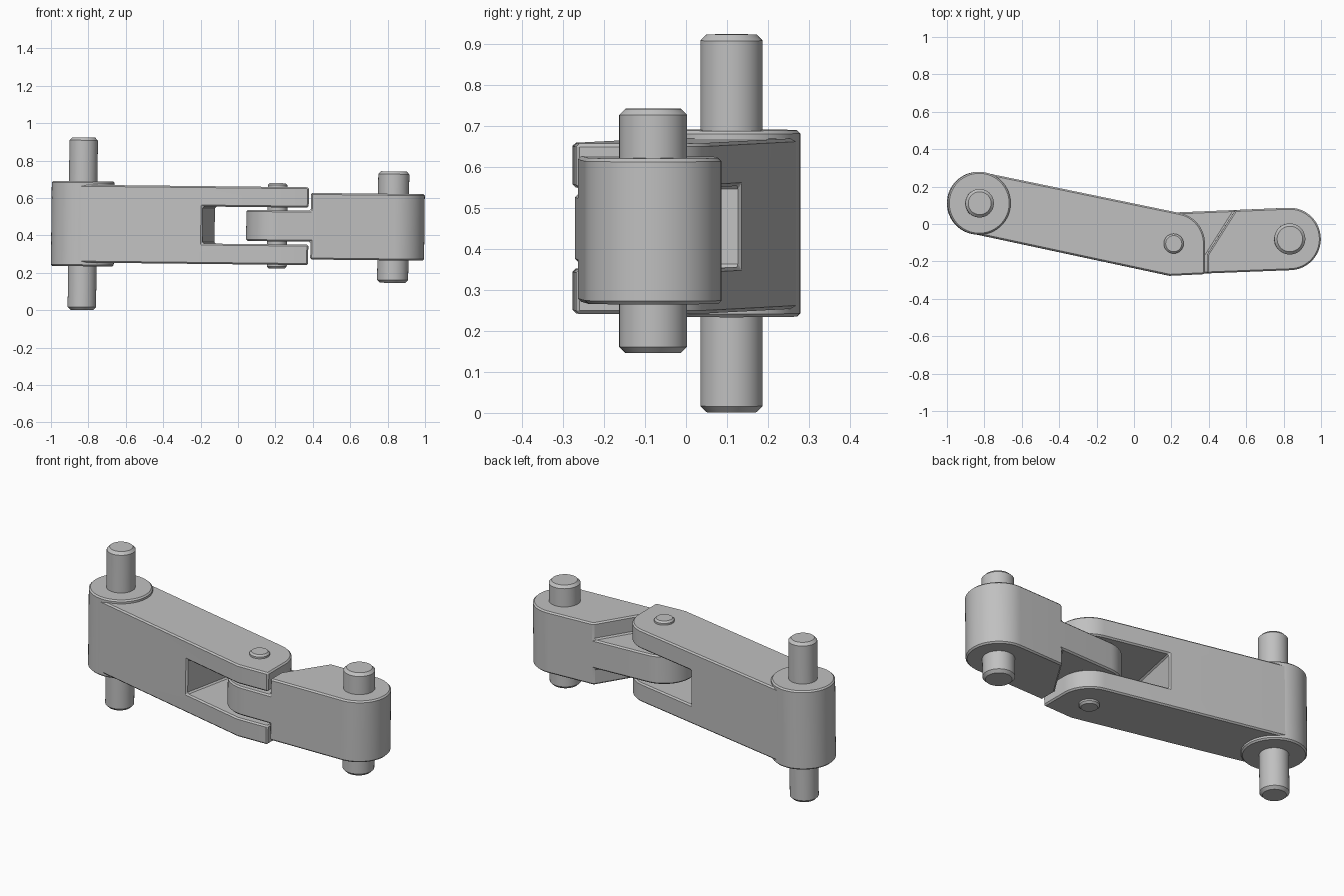
import bpy, bmesh, math
from mathutils import Matrix, Vector

cube = bpy.data.objects.get("Cube")
if cube:
    bpy.data.objects.remove(cube, do_unlink=True)

grey = bpy.data.materials.new("light grey metal")
grey.use_nodes = True
grey.diffuse_color = (0.53, 0.53, 0.53, 1)
grey.node_tree.nodes["Principled BSDF"].inputs["Base Color"].default_value = (0.53, 0.53, 0.53, 1)

# Pivot axes in plan, and the slight lean of the whole assembly
LONG_END, HINGE, SHORT_END = (-0.83, 0.111), (0.21, -0.105), (0.83, -0.08)
LEAN = Matrix.Translation((0, 0, 0.4535)) @ Matrix.Rotation(0.011, 4, 'Y')


def arc(centre, radius, start, end, steps=32):
    """Points on an arc, angles in degrees."""
    angles = [math.radians(start + (end - start) * i / steps) for i in range(steps + 1)]
    return [(centre[0] + radius * math.cos(a), centre[1] + radius * math.sin(a)) for a in angles]


def prism(name, outline, low, high, bevel=0.0, cutters=()):
    """Extrude an outline upright, cut it, then chamfer its sharp edges."""
    bm = bmesh.new()
    base = bm.faces.new([bm.verts.new((x, y, low)) for x, y in outline])
    extruded = bmesh.ops.extrude_face_region(bm, geom=[base])["geom"]
    bmesh.ops.translate(bm, vec=(0, 0, high - low),
                        verts=[v for v in extruded if isinstance(v, bmesh.types.BMVert)])
    bmesh.ops.recalc_face_normals(bm, faces=bm.faces)
    mesh = bpy.data.meshes.new(name)
    bm.to_mesh(mesh)
    bm.free()
    mesh.materials.append(grey)
    obj = bpy.data.objects.new(name, mesh)
    bpy.context.collection.objects.link(obj)
    obj.matrix_world = LEAN
    bpy.ops.object.select_all(action='DESELECT')
    bpy.context.view_layer.objects.active = obj
    obj.select_set(True)
    for cutter in cutters:
        cut = obj.modifiers.new("cut", 'BOOLEAN')
        cut.operation, cut.solver, cut.object = 'DIFFERENCE', 'EXACT', cutter
        bpy.ops.object.modifier_apply(modifier=cut.name)
        bpy.data.objects.remove(cutter, do_unlink=True)
    if bevel:
        chamfer = obj.modifiers.new("chamfer", 'BEVEL')
        chamfer.width, chamfer.segments = bevel, 1
        chamfer.limit_method, chamfer.angle_limit = 'ANGLE', math.radians(40)
        bpy.ops.object.modifier_apply(modifier=chamfer.name)
    bpy.ops.object.shade_smooth_by_angle(angle=math.radians(25))
    return obj


def cylinder(name, centre, radius, half_height, bevel):
    return prism(name, arc(centre, radius, 0, 360, 64)[:-1], -half_height, half_height, bevel)


# Long link: rounded tail, straight flanks and a fork with a squared toe
along = (Vector(HINGE) - Vector(LONG_END)).normalized()
side = Vector((-along.y, along.x))
tilt = math.degrees(math.atan2(along.y, along.x))
fork_outline = (arc(LONG_END, 0.166, tilt + 90, tilt + 270)
                + [(0.19, -0.277), (0.377, -0.268)]
                + arc(HINGE, 0.167, 0, tilt + 90, 20))

# Slot through the fork, its end wall square to the flanks
wall = Vector((-0.157, -0.03))
slot_outline = [wall - side * 0.8, wall - side * 0.8 + along * 2,
                wall + side * 0.8 + along * 2, wall + side * 0.8]
slot = prism("slot_cutter", slot_outline, -0.099, 0.099)
slot.hide_render = True
prism("long_fork_link", fork_outline, -0.208, 0.208, 0.008, [slot])

# Short link: two rounded ends, thinned to a tongue inside the fork
rise = math.degrees(math.atan2(SHORT_END[1] - HINGE[1], SHORT_END[0] - HINGE[0]))
tongue_outline = (arc(HINGE, 0.166, rise + 90, rise + 270)
                  + arc(SHORT_END, 0.167, rise - 90, rise + 90))
relief_outline = [(-0.2, -0.5), (0.388, -0.5), (0.388, -0.165), (0.81, 0.5), (-0.2, 0.5)]
reliefs = [prism("relief_cutter", relief_outline, low, high)
           for low, high in ((0.083, 0.4), (-0.4, -0.083))]
for relief in reliefs:
    relief.hide_render = True
prism("short_tongue_link", tongue_outline, -0.178, 0.178, 0.008, reliefs)

# Raised boss and the three pins
cylinder("long_link_boss", LONG_END, 0.168, 0.2275, 0.008)
cylinder("long_link_pin", LONG_END, 0.076, 0.461, 0.015)
cylinder("hinge_pin", HINGE, 0.053, 0.228, 0.01)
cylinder("short_link_pin", SHORT_END, 0.083, 0.298, 0.015)
